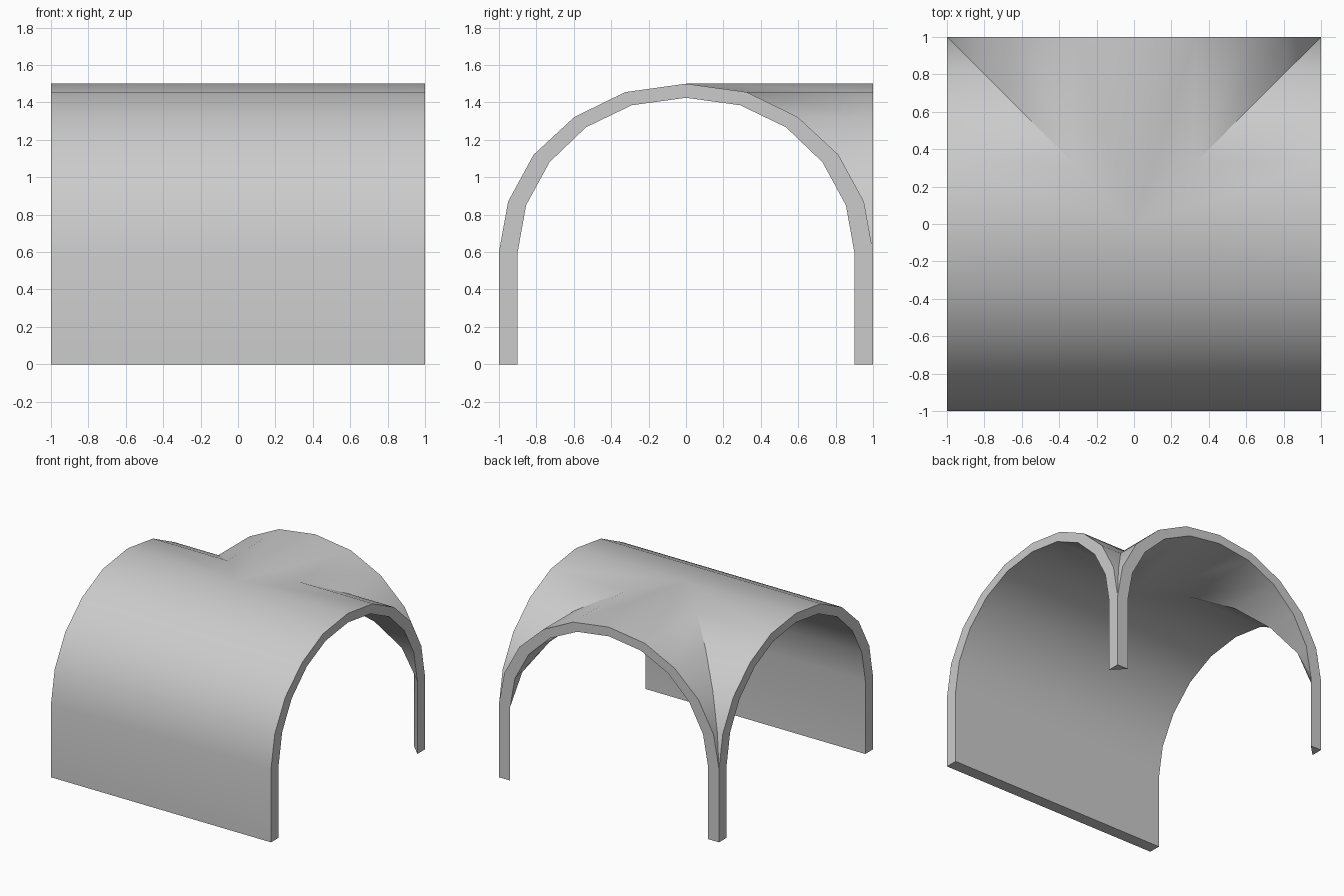
import bpy, bmesh, math

if "Cube" in bpy.data.objects:
    bpy.data.objects.remove(bpy.data.objects["Cube"])

# Half-arch profiles, foot to crown: (distance from centre, height)
outer = [(1, 0), (1, .6), (.951, .87), (.815, 1.12), (.597, 1.322), (.325, 1.455), (0, 1.5)]
inner = [(.9, 0), (.9, .6), (.855, .85), (.73, 1.08), (.535, 1.267), (.29, 1.385), (0, 1.425)]

# How far each level reaches inward: along the groin diagonals, or to x = 0
groin_out = [p for p, z in outer]
groin_in = [(.95, .95), (.95, .95), (.875, .875)] + [(q, q) for q, z in inner[3:]]

bm = bmesh.new()


def face(points):
    unique = []
    for p in points:
        if p not in unique:
            unique.append(p)
    if len(unique) > 2:
        bm.faces.new([bm.verts.new(p) for p in unique])


def shell(place, to_groin):
    """One half-vault: outer skin, inner skin, end rim and foot."""
    A = [place(1, p, z) for p, z in outer]
    B = [place(1, q, z) for q, z in inner]
    if to_groin:
        C = [place(g, g, z) for g, (p, z) in zip(groin_out, outer)]
        D = [place(*g, z) for g, (q, z) in zip(groin_in, inner)]
    else:
        C = [place(0, p, z) for p, z in outer]
        D = [place(0, q, z) for q, z in inner]
    for i in range(len(outer) - 1):
        face([A[i], A[i + 1], C[i + 1], C[i]])
        face([B[i], B[i + 1], D[i + 1], D[i]])
        face([A[i], A[i + 1], B[i + 1], B[i]])
    face([A[0], B[0], D[0], C[0]])


for s in (1, -1):
    shell(lambda u, v, z: (s * u, -v, z), False)   # solid front wall of main vault
    shell(lambda u, v, z: (s * u, v, z), True)     # back half of main vault
    shell(lambda u, v, z: (s * v, u, z), True)     # branch vault opening to the back

bmesh.ops.remove_doubles(bm, verts=bm.verts, dist=1e-4)
bmesh.ops.recalc_face_normals(bm, faces=bm.faces)

mesh = bpy.data.meshes.new("vault_junction")
bm.to_mesh(mesh)
bm.free()
vault = bpy.data.objects.new("vault_junction", mesh)
bpy.context.collection.objects.link(vault)
bpy.context.view_layer.objects.active = vault
vault.select_set(True)
bpy.ops.object.shade_smooth_by_angle(angle=math.radians(30))
